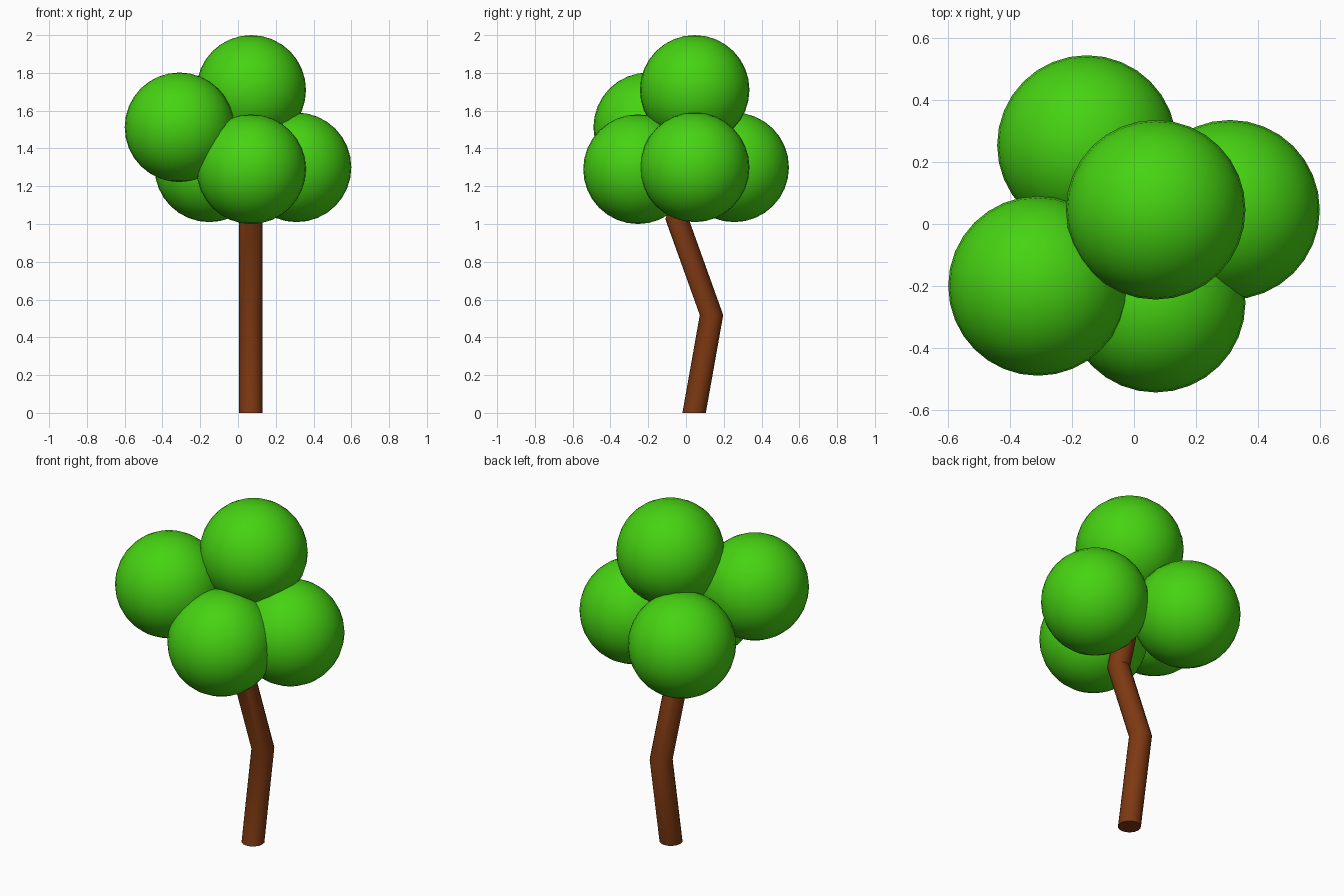
import bpy, bmesh, math

if "Cube" in bpy.data.objects:
    bpy.data.objects.remove(bpy.data.objects["Cube"])


def material(name, rgb):
    m = bpy.data.materials.new(name)
    m.diffuse_color = (*rgb, 1)
    m.use_nodes = True
    m.node_tree.nodes["Principled BSDF"].inputs["Base Color"].default_value = m.diffuse_color
    return m


leaf = material("leaf green", (0.062, 0.65, 0.006))
bark = material("bark brown", (0.205, 0.040, 0.006))


def add_object(name, bm, mat):
    bmesh.ops.recalc_face_normals(bm, faces=bm.faces)
    mesh = bpy.data.meshes.new(name)
    bm.to_mesh(mesh)
    bm.free()
    mesh.materials.append(mat)
    ob = bpy.data.objects.new(name, mesh)
    bpy.context.collection.objects.link(ob)
    bpy.ops.object.select_all(action='DESELECT')
    ob.select_set(True)
    bpy.context.view_layer.objects.active = ob
    bpy.ops.object.shade_smooth_by_angle(angle=math.radians(30))
    return ob


# Crooked trunk: level rings stacked along a zigzag path (y, z)
SIDES, RADIUS, TRUNK_X = 16, 0.062, 0.068
path = [(0.043, 0.0), (0.135, 0.518), (-0.047, 1.025), (0.045, 1.31), (0.045, 1.5)]
bm = bmesh.new()
rings = []
for y, z in path:
    rings.append([bm.verts.new((TRUNK_X + RADIUS * math.cos(2 * math.pi * i / SIDES),
                                y + RADIUS * math.sin(2 * math.pi * i / SIDES), z))
                  for i in range(SIDES)])
for low, high in zip(rings, rings[1:]):
    for i in range(SIDES):
        j = (i + 1) % SIDES
        bm.faces.new((low[i], low[j], high[j], high[i]))
bm.faces.new(rings[0][::-1])
bm.faces.new(rings[-1])
add_object("trunk", bm, bark)

# Round leaf clumps
clumps = {
    "top_foliage": (0.07, 0.046, 1.71),
    "left_foliage": (-0.31, -0.20, 1.512),
    "right_foliage": (0.31, 0.046, 1.30),
    "front_foliage": (0.07, -0.254, 1.29),
    "back_foliage": (-0.152, 0.255, 1.30),
}
for name, centre in clumps.items():
    bm = bmesh.new()
    bmesh.ops.create_uvsphere(bm, u_segments=32, v_segments=16, radius=0.29)
    ob = add_object(name, bm, leaf)
    ob.location = centre
